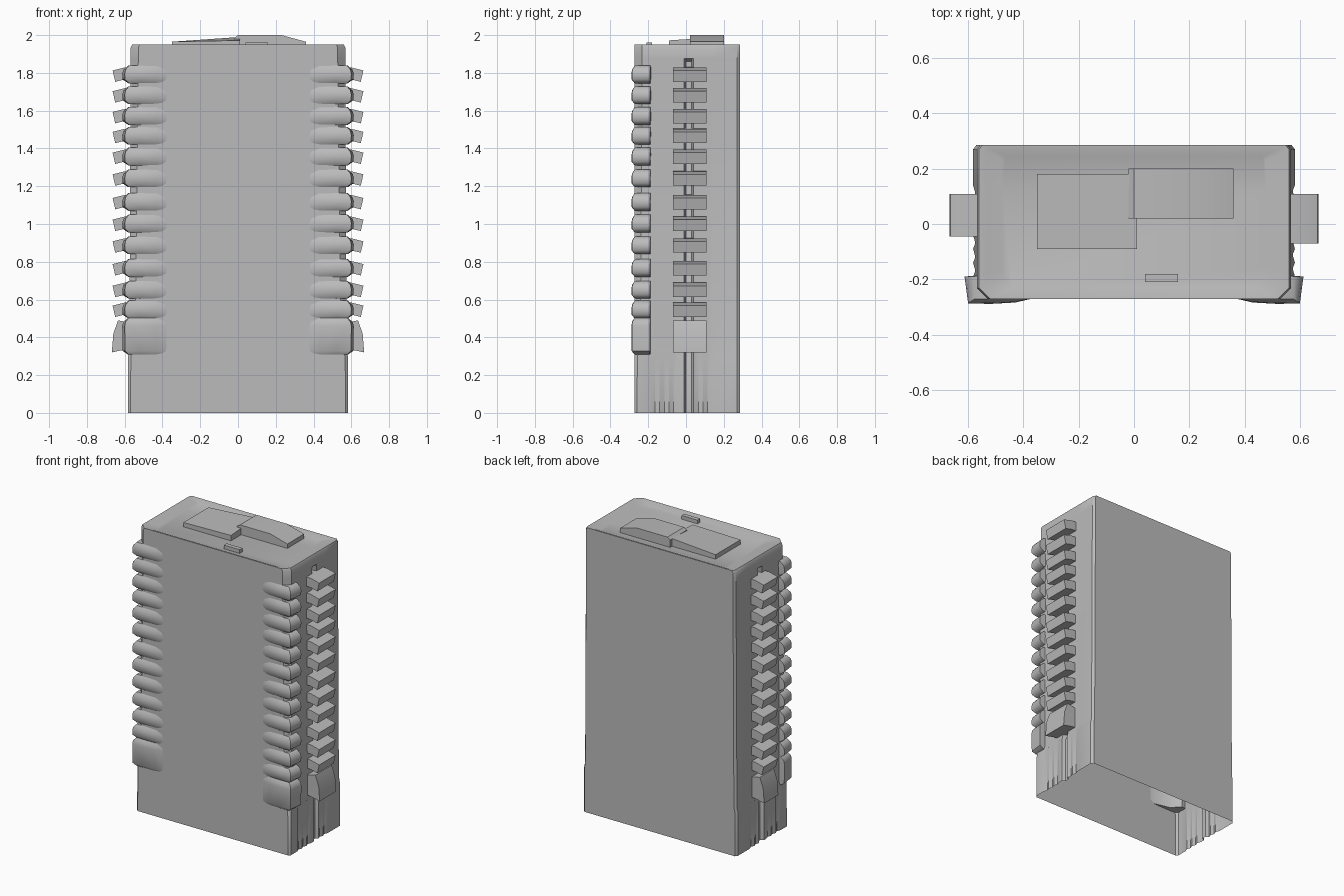
import bpy, bmesh

if "Cube" in bpy.data.objects:
    bpy.data.objects.remove(bpy.data.objects["Cube"])

concrete = bpy.data.materials.new("grey concrete")
concrete.diffuse_color = (0.5, 0.5, 0.5, 1)
concrete.use_nodes = True
concrete.node_tree.nodes["Principled BSDF"].inputs["Base Color"].default_value = concrete.diffuse_color


def finish(bm, name, angle=0.6):
    bmesh.ops.recalc_face_normals(bm, faces=bm.faces)
    me = bpy.data.meshes.new(name)
    bm.to_mesh(me)
    bm.free()
    me.materials.append(concrete)
    ob = bpy.data.objects.new(name, me)
    bpy.context.collection.objects.link(ob)
    bpy.ops.object.select_all(action='DESELECT')
    ob.select_set(True)
    bpy.context.view_layer.objects.active = ob
    bpy.ops.object.shade_smooth_by_angle(angle=angle)
    return ob


def loft(bm, rings, cap_start=True, cap_end=True):
    """Skin a list of closed rings of equal length."""
    loops = [[bm.verts.new(p) for p in r] for r in rings]
    n = len(loops[0])
    for a, b in zip(loops, loops[1:]):
        for i in range(n):
            j = (i + 1) % n
            bm.faces.new((a[i], a[j], b[j], b[i]))
    if cap_start:
        bm.faces.new(loops[0][::-1])
    if cap_end:
        bm.faces.new(loops[-1])


# Tower shell: open underneath, fluted base sides, vertical side slots
def outline(w, z, flute, slot, chamfer, scale=1.0):
    right = [(w - chamfer, -0.272), (w, -0.272 + chamfer)]
    for k in range(7):
        y = -0.19 + 0.025 * k
        right.append((w - (flute if k % 2 else 0), y))
    right += [(w, -0.01), (w - slot, 0.0), (w - slot, 0.03), (w, 0.04)]
    for k in range(3):
        right.append((w - (0 if k % 2 else flute), 0.065 + 0.025 * k))
    right += [(w, 0.14), (w, 0.27), (w - 0.012, 0.286)]
    pts = right + [(-x, y) for x, y in reversed(right)]
    return [(x * scale, 0.007 + (y - 0.007) * scale, z) for x, y in pts]


bm = bmesh.new()
loft(bm, [
    outline(0.582, 0.0, 0.010, 0.02, 0.012),
    outline(0.582, 0.30, 0.010, 0.02, 0.015),
    outline(0.575, 0.33, 0.0, 0.03, 0.03),
    outline(0.568, 1.86, 0.0, 0.03, 0.04),
    outline(0.568, 1.875, 0.0, 0.0, 0.04),
    outline(0.568, 1.935, 0.0, 0.0, 0.04),
    outline(0.560, 1.95, 0.0, 0.0, 0.04),
    outline(0.560, 1.948, 0.0, 0.0, 0.04, 0.95),
    outline(0.560, 1.935, 0.0, 0.0, 0.04, 0.85),
], cap_start=False)
finish(bm, "tower_shell")

# Storey levels (top, height); the lowest balcony is taller
tops = (1.825, 1.715, 1.605, 1.50, 1.39, 1.275, 1.15,
        1.035, 0.92, 0.80, 0.685, 0.58)
storeys = [(t, 0.068) for t in tops] + [(0.49, 0.17)]

# Side balconies: drooping boxes
for s, side, y0 in ((1, "right", -0.07), (-1, "left", -0.045)):
    bm = bmesh.new()
    for t, h in storeys:
        if h < 0.1:
            prof = [(0.54, t + 0.005), (0.60, t + 0.004), (0.664, t - 0.012),
                    (0.650, t - h - 0.004), (0.60, t - h + 0.008), (0.54, t - h + 0.01)]
        else:
            prof = [(0.54, t - 0.02), (0.635, t), (0.660, t - 0.07),
                    (0.668, t - h), (0.60, t - h + 0.015), (0.54, t - h + 0.02)]
        loft(bm, [[(s * x, y, z) for x, z in prof] for y in (y0, 0.108)])
    finish(bm, side + "_side_balconies")

# Corner balconies: shallow on the front, wrapping the front corner
plan = [(0.36, -0.268), (0.43, -0.284), (0.52, -0.289), (0.60, -0.287),
        (0.613, -0.19), (0.55, -0.185), (0.50, -0.24)]


def corner_ring(s, z, grow):
    # grow 0 lies flush with the wall, 1 is the full balcony
    ring = []
    for i, (x, y) in enumerate(plan):
        if i < 5:
            x = min(x, 0.57) + grow * max(0, x - 0.57)
            y = -0.266 + (y + 0.266) * grow if y < -0.25 else y
            if i == 0:
                x += 0.04 * (1 - grow)
        ring.append((s * x, y, z))
    return ring


for s, side in ((1, "right"), (-1, "left")):
    bm = bmesh.new()
    for t, h in storeys:
        loft(bm, [corner_ring(s, t - h - 0.012, 0.25),
                  corner_ring(s, t - h + 0.008, 0.95),
                  corner_ring(s, t - 0.03, 1.0),
                  corner_ring(s, t - 0.008, 0.85),
                  corner_ring(s, t + 0.014, 0.25)])
    finish(bm, side + "_corner_balconies", 0.9)


# Roof blocks, each with its own sloping top
def roof_block(name, x0, x1, y0, y1, base, tops):
    bm = bmesh.new()
    xy = [(x0, y0), (x1, y0), (x1, y1), (x0, y1)]
    loft(bm, [[(x, y, base) for x, y in xy],
              [(x, y, z) for (x, y), z in zip(xy, tops)]])
    finish(bm, name)


roof_block("low_roof_block", -0.35, 0.01, -0.09, 0.18, 1.93,
           (1.965, 1.972, 1.99, 1.965))
roof_block("roof_vent", 0.04, 0.16, -0.21, -0.18, 1.93, (1.96,) * 4)

# Tall roof block with a sloping right end
bm = bmesh.new()
prof = [(-0.02, 1.93), (-0.02, 1.985), (0.0, 2.0), (0.23, 2.0),
        (0.36, 1.965), (0.36, 1.93)]
loft(bm, [[(x, y, z) for x, z in prof] for y in (0.02, 0.2)])
finish(bm, "high_roof_block", 0.3)
